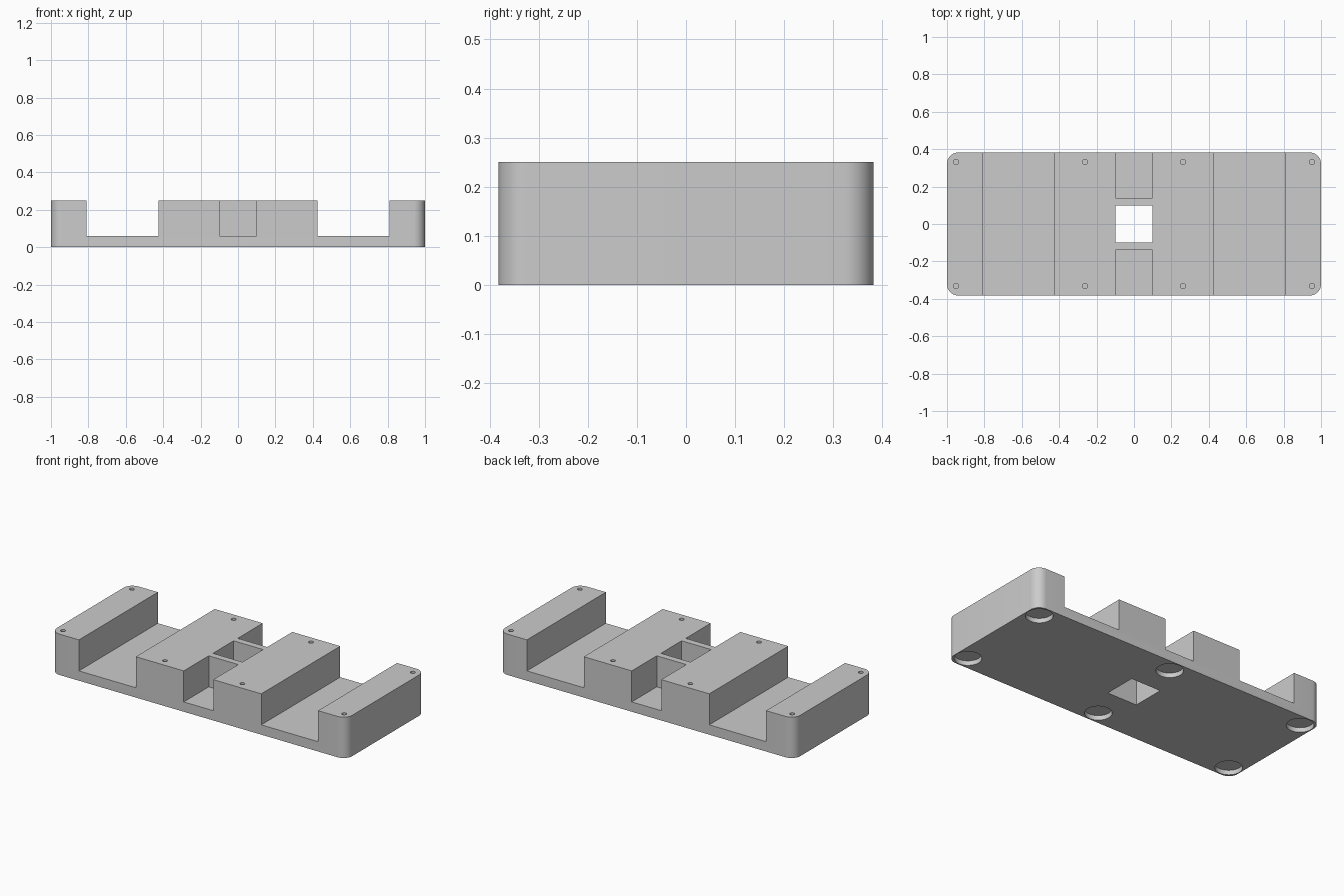
import bpy, bmesh, math
from mathutils import Matrix

if "Cube" in bpy.data.objects:
    bpy.data.objects.remove(bpy.data.objects["Cube"], do_unlink=True)

HALF_X, HALF_Y, HEIGHT, FLOOR = 1.0, 0.382, 0.25, 0.06
CORNER = 0.06


def make_object(name, bm):
    bmesh.ops.recalc_face_normals(bm, faces=bm.faces)
    mesh = bpy.data.meshes.new(name)
    bm.to_mesh(mesh)
    bm.free()
    obj = bpy.data.objects.new(name, mesh)
    bpy.context.collection.objects.link(obj)
    return obj


def add_box(bm, x0, x1, y0, y1, z0, z1):
    place = Matrix.Translation(((x0 + x1) / 2, (y0 + y1) / 2, (z0 + z1) / 2))
    size = Matrix.Diagonal((x1 - x0, y1 - y0, z1 - z0, 1))
    bmesh.ops.create_cube(bm, size=1, matrix=place @ size)


def add_cylinder(bm, x, y, z0, z1, radius, sides):
    bmesh.ops.create_cone(bm, cap_ends=True, segments=sides, radius1=radius,
                          radius2=radius, depth=z1 - z0,
                          matrix=Matrix.Translation((x, y, (z0 + z1) / 2)))


# Solid block with rounded vertical corners
bm = bmesh.new()
add_box(bm, -HALF_X, HALF_X, -HALF_Y, HALF_Y, 0, HEIGHT)
uprights = [e for e in bm.edges
            if abs(e.verts[0].co.z - e.verts[1].co.z) > HEIGHT / 2]
bmesh.ops.bevel(bm, geom=uprights, offset=CORNER, segments=10,
                profile=0.5, affect='EDGES')
holder = make_object("slotted_holder", bm)

# Everything removed from the block
bm = bmesh.new()
for side in (-1, 1):
    # Wide cross channels
    x0, x1 = sorted((side * 0.425, side * 0.81))
    add_box(bm, x0, x1, -0.5, 0.5, FLOOR, 0.4)
    # Front and back centre notches
    y0, y1 = sorted((side * 0.14, side * 0.5))
    add_box(bm, -0.1, 0.1, y0, y1, FLOOR, 0.4)
    # Small round holes in the top
    for x in (-0.952, -0.262, 0.262, 0.952):
        add_cylinder(bm, x, side * 0.332, 0.12, 0.4, 0.014, 24)
    # Round foot recesses underneath
    for x in (-0.92, 0, 0.92):
        add_cylinder(bm, x, side * 0.30, -0.1, 0.028, 0.075, 48)
# Square hole right through the middle
add_box(bm, -0.1, 0.1, -0.1, 0.1, -0.1, 0.4)
cutter = make_object("cutter", bm)
cutter.hide_render = True

# Cut, apply and drop the cutter
bpy.ops.object.select_all(action='DESELECT')
holder.select_set(True)
bpy.context.view_layer.objects.active = holder
cut = holder.modifiers.new("cutouts", 'BOOLEAN')
cut.operation = 'DIFFERENCE'
cut.solver = 'EXACT'
cut.object = cutter
bpy.ops.object.modifier_apply(modifier=cut.name)
bpy.data.objects.remove(cutter, do_unlink=True)

# Plain grey finish
grey = bpy.data.materials.new("plain_grey")
grey.use_nodes = True
colour = (0.6, 0.6, 0.6, 1)
grey.diffuse_color = colour
grey.node_tree.nodes["Principled BSDF"].inputs["Base Color"].default_value = colour
holder.data.materials.clear()
holder.data.materials.append(grey)
bpy.ops.object.shade_smooth_by_angle(angle=math.radians(30))
